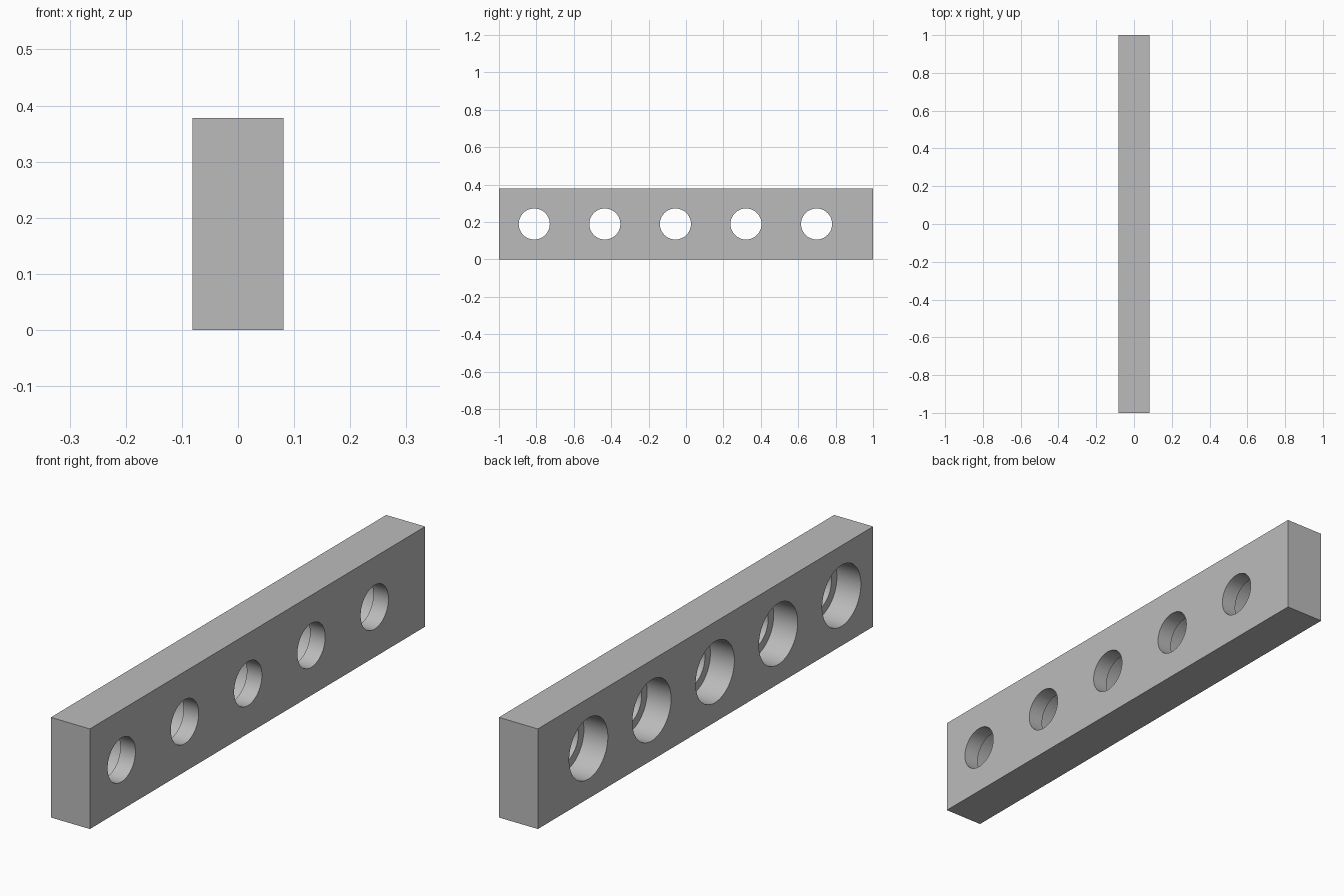
import bpy, bmesh, math

LENGTH, WIDTH, HEIGHT = 2.0, 0.163, 0.378
PITCH = LENGTH / 5.3
SMALL_R, LARGE_R = 0.083, 0.1155
STEP_X = WIDTH / 2 - 0.063   # where the wide bore meets the narrow one
SEGMENTS = 64

cube = bpy.data.objects.get("Cube")
if cube:
    bpy.data.objects.remove(cube, do_unlink=True)

grey = bpy.data.materials.new("plain grey")
grey.use_nodes = True
colour = (0.5, 0.5, 0.5, 1)
grey.diffuse_color = colour
grey.node_tree.nodes["Principled BSDF"].inputs["Base Color"].default_value = colour


def make_object(name, bm):
    bmesh.ops.recalc_face_normals(bm, faces=bm.faces)
    mesh = bpy.data.meshes.new(name)
    bm.to_mesh(mesh)
    bm.free()
    mesh.materials.append(grey)
    obj = bpy.data.objects.new(name, mesh)
    bpy.context.collection.objects.link(obj)
    return obj


def add_stepped_plug(bm, y, z):
    """Closed stepped cylinder along x: wide on the -x side, narrow on +x."""
    profile = [(-WIDTH, LARGE_R), (STEP_X, LARGE_R), (STEP_X, SMALL_R), (WIDTH, SMALL_R)]
    rings = []
    for x, r in profile:
        angles = [math.tau * i / SEGMENTS for i in range(SEGMENTS)]
        rings.append([bm.verts.new((x, y + r * math.cos(a), z + r * math.sin(a))) for a in angles])
    for a, b in zip(rings, rings[1:]):
        for i in range(SEGMENTS):
            j = (i + 1) % SEGMENTS
            bm.faces.new((a[i], a[j], b[j], b[i]))
    bm.faces.new(rings[0][::-1])
    bm.faces.new(rings[-1])


# Rectangular bar
bm = bmesh.new()
bmesh.ops.create_cube(bm, size=1)
bmesh.ops.scale(bm, vec=(WIDTH, LENGTH, HEIGHT), verts=bm.verts)
bmesh.ops.translate(bm, vec=(0, 0, HEIGHT / 2), verts=bm.verts)
bar = make_object("bar", bm)

# Five counterbored holes, evenly spaced from the front end
bm = bmesh.new()
for n in range(5):
    add_stepped_plug(bm, -LENGTH / 2 + PITCH * (n + 0.5), HEIGHT / 2)
cutter = make_object("hole_cutter", bm)

cut = bar.modifiers.new("holes", "BOOLEAN")
cut.operation = "DIFFERENCE"
cut.solver = "EXACT"
cut.object = cutter

# Apply the cut, then smooth the bores while keeping rims sharp
bpy.ops.object.select_all(action="DESELECT")
bar.select_set(True)
bpy.context.view_layer.objects.active = bar
bpy.ops.object.modifier_apply(modifier=cut.name)
bpy.data.objects.remove(cutter, do_unlink=True)
bpy.ops.object.shade_smooth_by_angle(angle=math.radians(30))
